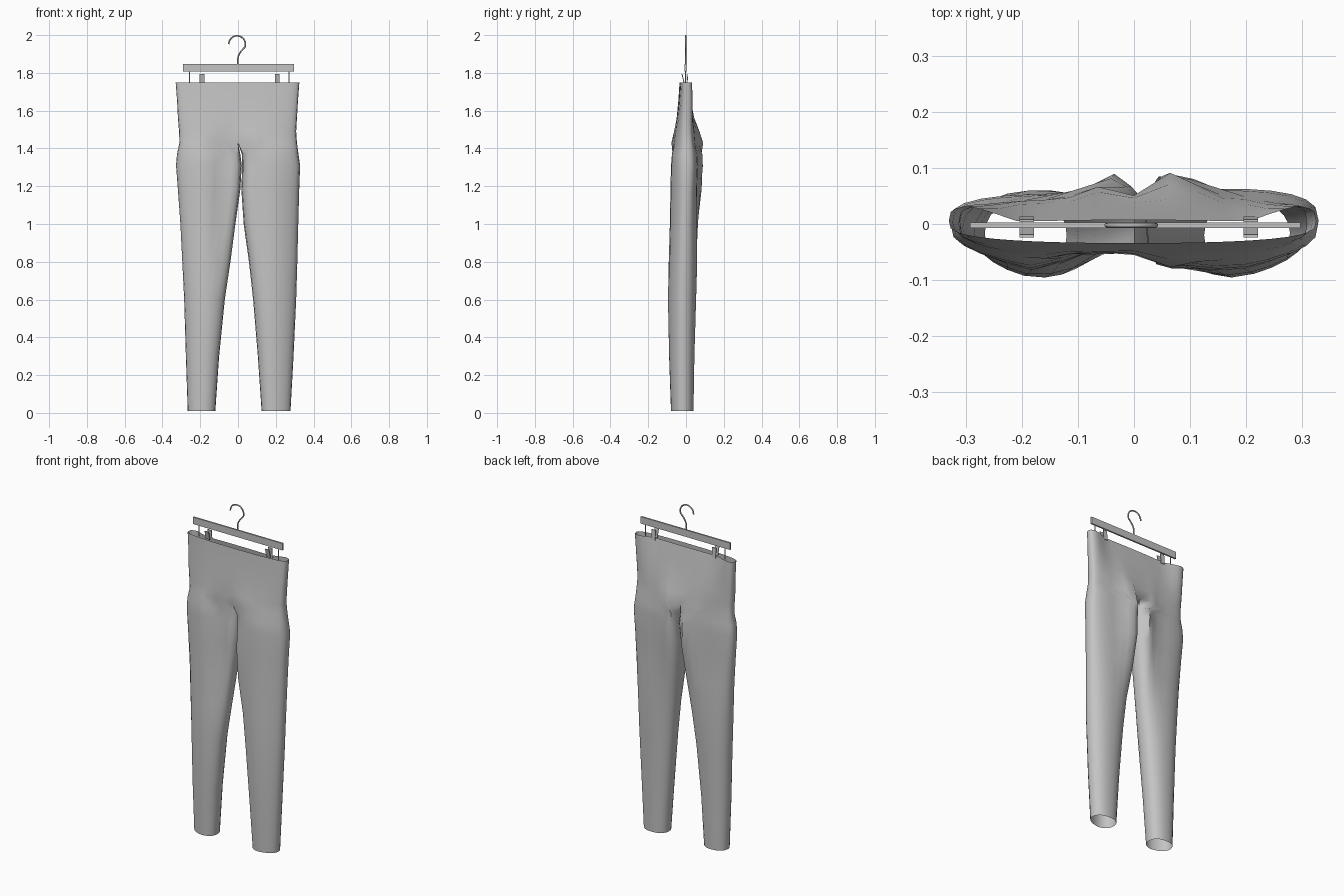
import bpy, bmesh, math
from mathutils import Vector

cube = bpy.data.objects.get("Cube")
if cube:
    bpy.data.objects.remove(cube, do_unlink=True)

grey = bpy.data.materials.new("plain_grey")
grey.use_nodes = True
color = (0.55, 0.55, 0.55, 1)
grey.diffuse_color = color
grey.node_tree.nodes["Principled BSDF"].inputs["Base Color"].default_value = color


def clamp(v):
    return max(0.0, min(1.0, v))


def power(v, p):
    return math.copysign(abs(v) ** p, v)


def add_object(name, bm, smooth=False):
    mesh = bpy.data.meshes.new(name)
    bm.to_mesh(mesh)
    bm.free()
    mesh.materials.append(grey)
    obj = bpy.data.objects.new(name, mesh)
    bpy.context.collection.objects.link(obj)
    if smooth:
        bpy.ops.object.select_all(action='DESELECT')
        obj.select_set(True)
        bpy.context.view_layer.objects.active = obj
        bpy.ops.object.shade_smooth_by_angle(angle=math.radians(50))
    return obj


def add_box(name, low, high, tilt=0.0):
    # Box between two corners; tilt shifts its top in y
    bm = bmesh.new()
    bmesh.ops.create_cube(bm, size=1)
    low, high = Vector(low), Vector(high)
    for v in bm.verts:
        top = v.co.z > 0
        v.co = Vector([low[i] + (v.co[i] + 0.5) * (high[i] - low[i]) for i in range(3)])
        if top:
            v.co.y += tilt
    return add_object(name, bm)


# Trouser rows: height, outer left, outer right, inner left, inner right, front y, back y
CROTCH = 1.43
rows = [
    (1.75, .325, .33, 0, 0, -.034, .044),
    (1.66, .318, .323, 0, 0, -.04, .047),
    (1.56, .312, .318, 0, 0, -.05, .05),
    (1.49, .308, .312, 0, 0, -.06, .06),
    (CROTCH, .312, .31, 0, 0, -.069, .078),
    (1.37, .32, .323, .02, -.012, -.075, .09),
    (1.31, .329, .328, .022, -.02, -.08, .095),
    (1.18, .324, .318, .018, -.012, -.083, .086),
    (1.0, .319, .305, .03, .014, -.086, .07),
    (.8, .314, .295, .058, .04, -.092, .06),
    (.6, .308, .285, .08, .07, -.096, .054),
    (.3, .294, .276, .105, .1, -.09, .045),
    (.01, .278, .266, .125, .12, -.08, .04),
]
COUNT = 22
# Seat on each side: flattening, ridge height, ridge x
SEAT = {1: (.34, .05, .05), -1: (.44, .036, .03)}
# Front fold on each side: depth change, fold x, fold width
FOLD = {1: (.35, .04, .05), -1: (-.38, .08, .09)}


def seat_shape(side, x, y, z, sine):
    # Flatten the back and raise a soft ridge beside the centre seam
    drop, height, ridge = SEAT[side]
    strength = clamp(min((z - 0.8) / 0.4, (1.58 - z) / 0.16))
    bump = height * clamp(1 - abs(x - ridge) / 0.1) * clamp(x / 0.03)
    return y * (1 - drop * strength * clamp(x / 0.06)) + bump * strength * math.sqrt(sine)


def front_shape(side, x, y, z):
    # Taper the front towards the outer side and add a fold near the inseam
    change, centre, width = FOLD[side]
    taper = 0.25 * clamp((x - 0.18) / 0.12) * clamp((1.6 - z) / 0.3)
    strength = clamp(min((z - 0.7) / 0.3, (1.55 - z) / 0.15))
    fold = change * clamp(1 - abs(x - centre) / width) * clamp(x / 0.03)
    return y * (1 - taper) * (1 + fold * strength)


def torso_point(side, k, z, outer, front, back):
    # Half of a flat oval, from the centre front round to the centre back
    a = math.pi * ((k - 1) / (COUNT - 2) - 0.5)
    mid, half = (front + back) / 2, (back - front) / 2
    x = outer * abs(math.cos(a)) ** 0.85
    y = mid + half * power(math.sin(a), 0.45 if a > 0 else 0.6)
    valley = clamp((1.6 - z) / 0.17) * clamp(1 - x / 0.07)
    if a <= 0:
        return x, front_shape(side, x, y * (1 - 0.2 * valley), z)
    # The waistband is pressed flat between the clips
    y -= 0.037 * clamp((z - 1.5) / 0.25) * clamp((0.9 - x / outer) / 0.28)
    return x, seat_shape(side, x, y * (1 - 0.35 * valley), z, math.sin(a))


def leg_point(side, k, z, outer, inner, front, back):
    # Rounded oval, starting at the inseam and passing the front first
    a = math.pi + math.tau * k / COUNT
    mid, half = (front + back) / 2, (back - front) / 2
    x = (inner + outer) / 2 + (outer - inner) / 2 * power(math.cos(a), 0.9)
    upper = clamp((z - 0.9) / 0.4)
    y = mid + half * power(math.sin(a), 0.85 - 0.2 * upper)
    if math.sin(a) > 0:
        return x, seat_shape(side, x, y, z, math.sin(a))
    return x, front_shape(side, x, y, z)


bm = bmesh.new()
for side in (1, -1):
    previous = None
    for z, left, right, in_left, in_right, front, back in rows:
        outer, inner = (left, in_left) if side > 0 else (right, in_right)
        ring = []
        for k in range(COUNT):
            if z >= CROTCH:
                x, y = torso_point(side, k, z, outer, front, back) if k else (0, 0.004)
            else:
                x, y = leg_point(side, k, z, outer, inner, front, back)
            skip = k == 0 and z > CROTCH
            ring.append(None if skip else bm.verts.new((side * x, y, z)))
        if previous:
            for k in range(COUNT):
                n = (k + 1) % COUNT
                quad = (previous[k], previous[n], ring[n], ring[k])
                if None not in quad:
                    bm.faces.new(quad)
        previous = ring
# Weld the two halves along the centre seam
seam = [v for v in bm.verts if v.co.z > CROTCH - 0.01 and abs(v.co.x) < 0.0001]
bmesh.ops.remove_doubles(bm, verts=seam, dist=0.0005)
bmesh.ops.recalc_face_normals(bm, faces=bm.faces[:])
add_object("trousers", bm, smooth=True)

# Hanger bar
add_box("hanger_bar", (-.292, -.007, 1.807), (.297, .003, 1.848))

# Clips with a front and back jaw, and thin hanging wires
for name, cx, wire_x in (("left", .208, .27), ("right", -.191, -.257)):
    add_box(name + "_clip_front", (cx - .013, -.012, 1.745), (cx + .013, -.007, 1.795), tilt=-.012)
    add_box(name + "_clip_back", (cx - .013, .009, 1.735), (cx + .013, .013, 1.795), tilt=-.005)
    add_box(name + "_wire", (wire_x - .002, -.004, 1.74), (wire_x + .002, 0, 1.81))

# Hook of bent wire
path = [(0, 1.84), (.001, 1.885), (.012, 1.908), (.03, 1.93)]
for i in range(9):
    a = math.radians(-20 + 25 * i)
    path.append((-.005 + .044 * math.cos(a), 1.952 + .044 * math.sin(a)))
curve = bpy.data.curves.new("hook", 'CURVE')
curve.dimensions = '3D'
curve.bevel_depth = 0.004
curve.bevel_resolution = 2
curve.use_fill_caps = True
curve.resolution_u = 4
spline = curve.splines.new('BEZIER')
spline.bezier_points.add(len(path) - 1)
for p, (x, z) in zip(spline.bezier_points, path):
    p.co = (x, -.002, z)
    p.handle_left_type = p.handle_right_type = 'AUTO'
curve.materials.append(grey)
bpy.context.collection.objects.link(bpy.data.objects.new("hook", curve))
